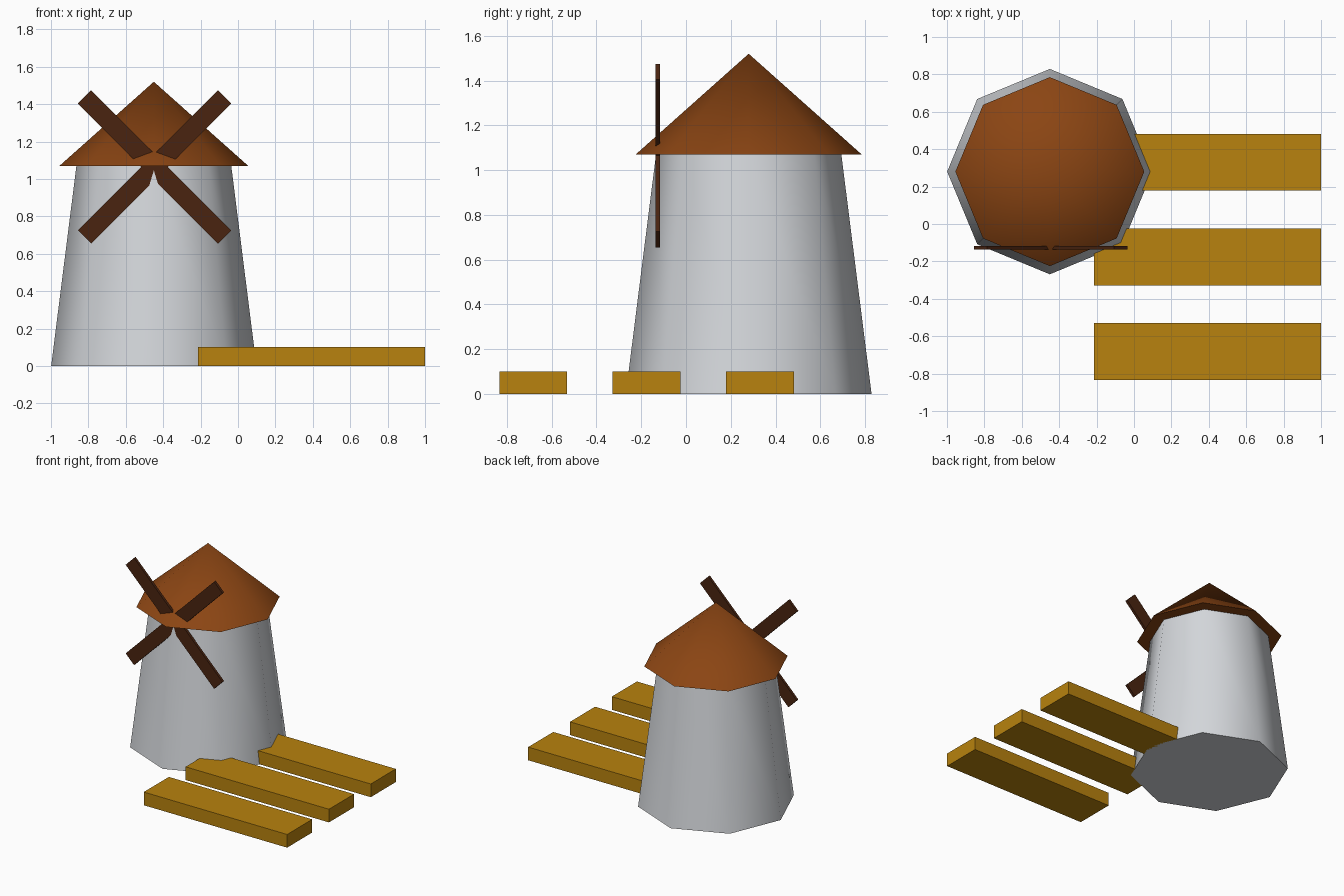
import bpy
import math

if "Cube" in bpy.data.objects:
    bpy.data.objects.remove(bpy.data.objects["Cube"])


def srgb(r, g, b):
    def lin(c):
        c /= 255
        return c / 12.92 if c <= 0.04045 else ((c + 0.055) / 1.055) ** 2.4
    return (lin(r), lin(g), lin(b), 1)


def material(name, rgb):
    m = bpy.data.materials.new(name)
    m.diffuse_color = srgb(*rgb)
    m.use_nodes = True
    m.node_tree.nodes["Principled BSDF"].inputs["Base Color"].default_value = m.diffuse_color
    return m


plaster = material("pale grey plaster", (212, 215, 219))
shingle = material("brown roof", (139, 69, 19))
sail_wood = material("dark sail wood", (74, 36, 16))
crop = material("golden crop", (184, 130, 14))

CX, CY = -0.45, 0.28      # tower axis
EAVE = 1.07               # height where the roof starts


def octagon_cone(name, r1, r2, z0, z1, mat):
    bpy.ops.mesh.primitive_cone_add(vertices=8, radius1=r1, radius2=r2, depth=z1 - z0,
                                    location=(CX, CY, (z0 + z1) / 2))
    ob = bpy.context.object
    ob.name = name
    ob.data.materials.append(mat)
    bpy.ops.object.shade_smooth_by_angle(angle=math.radians(60))
    return ob


def box(name, size, loc, mat, rot_y=0):
    bpy.ops.mesh.primitive_cube_add(size=1, location=loc)
    ob = bpy.context.object
    ob.name = name
    ob.scale = size
    bpy.ops.object.transform_apply(location=False, rotation=False, scale=True)
    ob.rotation_euler.y = rot_y
    ob.data.materials.append(mat)
    return ob


# Tapered tower and conical roof
octagon_cone("tower", 0.549, 0.414, 0, EAVE, plaster)
octagon_cone("roof", 0.505, 0, EAVE, 1.52, shingle)

# Two crossed bars make the four sails
for i, a in enumerate((45, -45)):
    box(f"sail_bar_{i + 1}", (1.06, 0.02, 0.1), (CX + 0.004, -0.127, 1.065),
        sail_wood, math.radians(a))

# Three crop rows beside the tower
for i in range(3):
    box(f"crop_row_{i + 1}", (1.215, 0.303, 0.101),
        (0.3925, -0.682 + 0.506 * i, 0.0505), crop)
